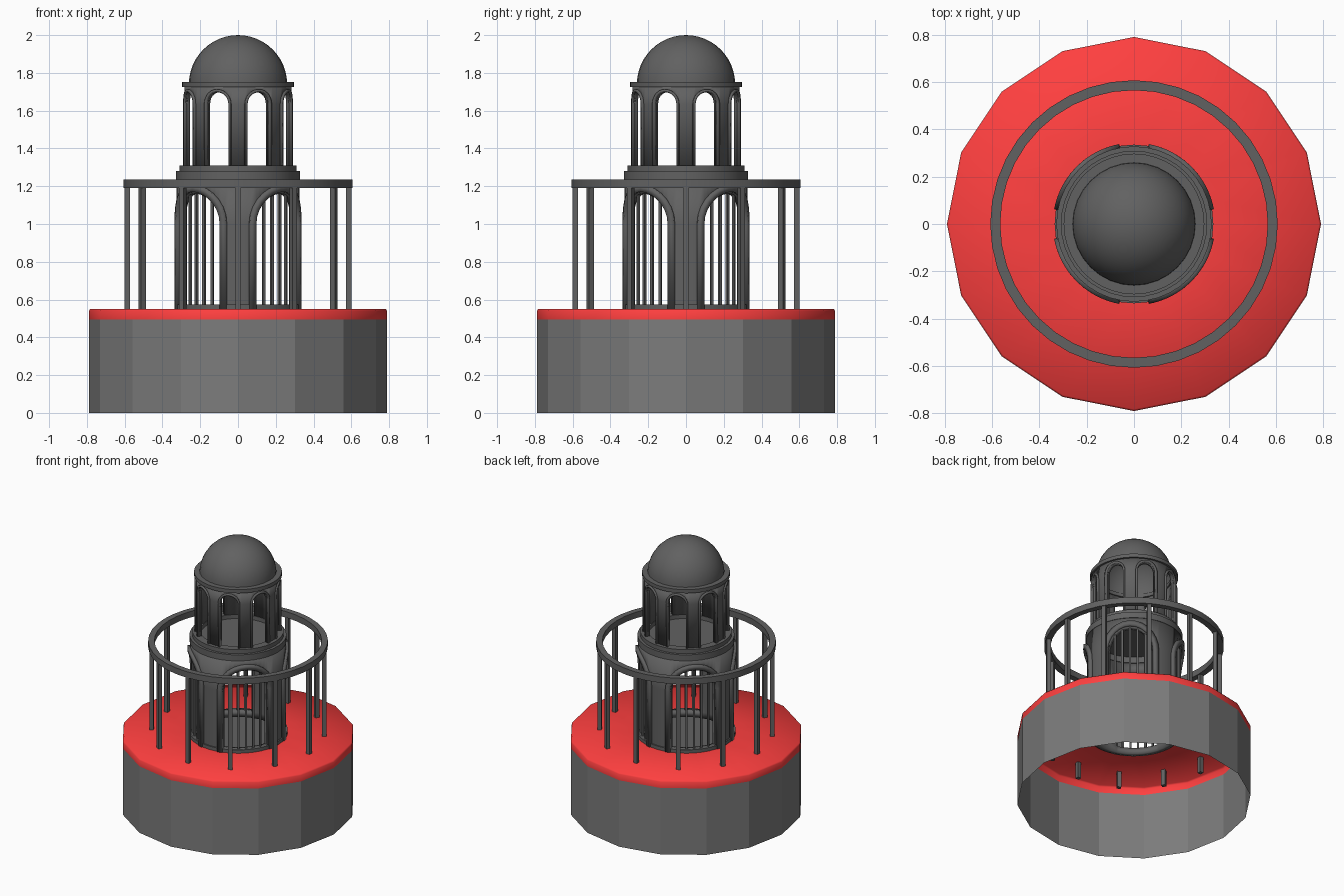
import bpy, bmesh
from math import sin, cos, pi, radians

if "Cube" in bpy.data.objects:
    bpy.data.objects.remove(bpy.data.objects["Cube"])


def material(name, r, g, b):
    mat = bpy.data.materials.new(name)
    mat.diffuse_color = (r, g, b, 1)
    mat.use_nodes = True
    mat.node_tree.nodes["Principled BSDF"].inputs["Base Color"].default_value = mat.diffuse_color
    return mat


DARK = material("dark_grey", 0.12, 0.12, 0.12)
GREY = material("mid_grey", 0.2, 0.2, 0.2)
RED = material("red", 1.0, 0.05, 0.05)


def finish(bm, name, smooth=None, thick=0, mat=DARK):
    bmesh.ops.remove_doubles(bm, verts=bm.verts, dist=0.0005)
    me = bpy.data.meshes.new(name)
    bm.to_mesh(me)
    bm.free()
    me.materials.append(mat)
    ob = bpy.data.objects.new(name, me)
    bpy.context.collection.objects.link(ob)
    if thick:
        mod = ob.modifiers.new("thickness", 'SOLIDIFY')
        mod.thickness = thick
        mod.offset = -1
    if smooth:
        bpy.ops.object.select_all(action='DESELECT')
        ob.select_set(True)
        bpy.context.view_layer.objects.active = ob
        bpy.ops.object.shade_smooth_by_angle(angle=radians(smooth))
    return ob


def lathe(name, profile, segs, closed=False, smooth=None, mat=DARK):
    bm = bmesh.new()
    pairs = list(zip(profile, profile[1:] + profile[:1]))
    if not closed:
        pairs.pop()
    for i in range(segs):
        a, b = 2 * pi * i / segs, 2 * pi * (i + 1) / segs
        for (r, z), (s, w) in pairs:
            pts = [(r, a, z), (r, b, z)] if r > 0.001 else [(r, a, z)]
            pts += [(s, b, w), (s, a, w)] if s > 0.001 else [(s, a, w)]
            bm.faces.new([bm.verts.new((q * cos(t), q * sin(t), h)) for q, t, h in pts])
    return finish(bm, name, smooth, mat=mat)


def ring(name, r0, r1, z0, z1, segs=40):
    return lathe(name, [(r1, z0), (r1, z1), (r0, z1), (r0, z0)], segs, True, 30)


def bent_quad(bm, r, pts):
    # quad given as (angle, height), wrapped on a cylinder and facing outwards
    f = bm.faces.new([bm.verts.new((r * cos(a), r * sin(a), z)) for a, z in pts])
    f.normal_update()
    c = f.calc_center_median()
    if f.normal.x * c.x + f.normal.y * c.y < 0:
        f.normal_flip()


def arcade(name, r, thick, z0, sill, spring, z1, n, half, seg=12):
    # round wall with n arched openings of the given half angle
    bm = bmesh.new()
    bay = pi / n
    curve = [(-half * cos(pi * i / seg), spring + half * r * sin(pi * i / seg))
             for i in range(seg + 1)]
    for k in range(n):
        c = (2 * k + 1) * bay
        for lo, hi in ((-bay, -half), (half, bay)):
            mid = (lo + hi) / 2
            for a, b in ((lo, mid), (mid, hi)):
                for p, q in ((z0, sill), (sill, spring), (spring, z1)):
                    if q - p > 0.001:
                        bent_quad(bm, r, [(c + a, p), (c + b, p), (c + b, q), (c + a, q)])
        for (a, p), (b, q) in zip(curve, curve[1:]):
            bent_quad(bm, r, [(c + a, p), (c + b, q), (c + b, z1), (c + a, z1)])
            if sill - z0 > 0.001:
                bent_quad(bm, r, [(c + a, z0), (c + b, z0), (c + b, sill), (c + a, sill)])
    finish(bm, name, 30, thick)


def arch_trims(name, r, thick, z0, spring, n, half, width, seg=14):
    # raised band following each opening
    bm = bmesh.new()

    def outline(h):
        arc = [(-h * cos(pi * i / seg), spring + h * r * sin(pi * i / seg))
               for i in range(seg + 1)]
        return [(-h, z0)] + arc + [(h, z0)]
    inner, outer = outline(half), outline(half + width / r)
    for k in range(n):
        c = (2 * k + 1) * pi / n
        for i in range(len(inner) - 1):
            quad = (inner[i], inner[i + 1], outer[i + 1], outer[i])
            bent_quad(bm, r, [(c + a, z) for a, z in quad])
    finish(bm, name, 30, thick)


def posts(name, r, size, z0, z1, angles):
    bm = bmesh.new()
    h = size / 2
    for t in angles:
        loops = []
        for z in (z0, z1):
            loops.append([bm.verts.new(((r + u) * cos(t) - v * sin(t),
                                        (r + u) * sin(t) + v * cos(t), z))
                          for u, v in ((-h, -h), (h, -h), (h, h), (-h, h))])
        lo, hi = loops
        bm.faces.new(lo[::-1])
        bm.faces.new(hi)
        for i in range(4):
            j = (i + 1) % 4
            bm.faces.new((lo[i], lo[j], hi[j], hi[i]))
    finish(bm, name)


# sixteen-sided hollow base with red deck
lathe("base_wall", [(0.79, 0), (0.79, 0.495)], 16, mat=GREY)
lathe("red_deck", [(0.79, 0.495), (0.79, 0.54), (0.782, 0.55), (0.3, 0.55)], 16,
      smooth=65, mat=RED)

# railing around the deck
ring("railing_ring", 0.565, 0.607, 1.19, 1.235)
posts("railing_posts", 0.586, 0.028, 0.43, 1.2, [i * pi / 6 for i in range(12)])

# lower tower: four barred arches
half = radians(28.5)
arcade("lower_tower_wall", 0.325, 0.035, 0.53, 0.575, 1.0, 1.24, 4, half)
arch_trims("lower_arch_trims", 0.343, 0.03, 0.55, 1.0, 4, half, 0.036)
ring("lower_sill", 0.3, 0.335, 0.55, 0.575)
posts("window_bars", 0.31, 0.014, 0.56, 1.18,
      [radians(45 + 90 * k + 9.5 * j) for k in range(4) for j in range(-2, 3)])

# stepped cornice and floor between the stages
ring("lower_cornice", 0.285, 0.328, 1.235, 1.28)
ring("upper_step", 0.255, 0.309, 1.28, 1.31)
lathe("upper_floor", [(0.29, 1.28), (0, 1.28)], 40)

# upper tower: eight open arches
half = radians(12.5)
arcade("upper_tower_wall", 0.283, 0.025, 1.3, 1.3, 1.635, 1.73, 8, half)
arch_trims("upper_arch_trims", 0.293, 0.02, 1.305, 1.635, 8, half, 0.014)
ring("dome_cornice", 0.25, 0.297, 1.725, 1.752)

# dome
lathe("dome", [(0.26 * cos(pi / 2 * i / 12), 1.74 + 0.26 * sin(pi / 2 * i / 12))
               for i in range(13)], 32, False, 30)
